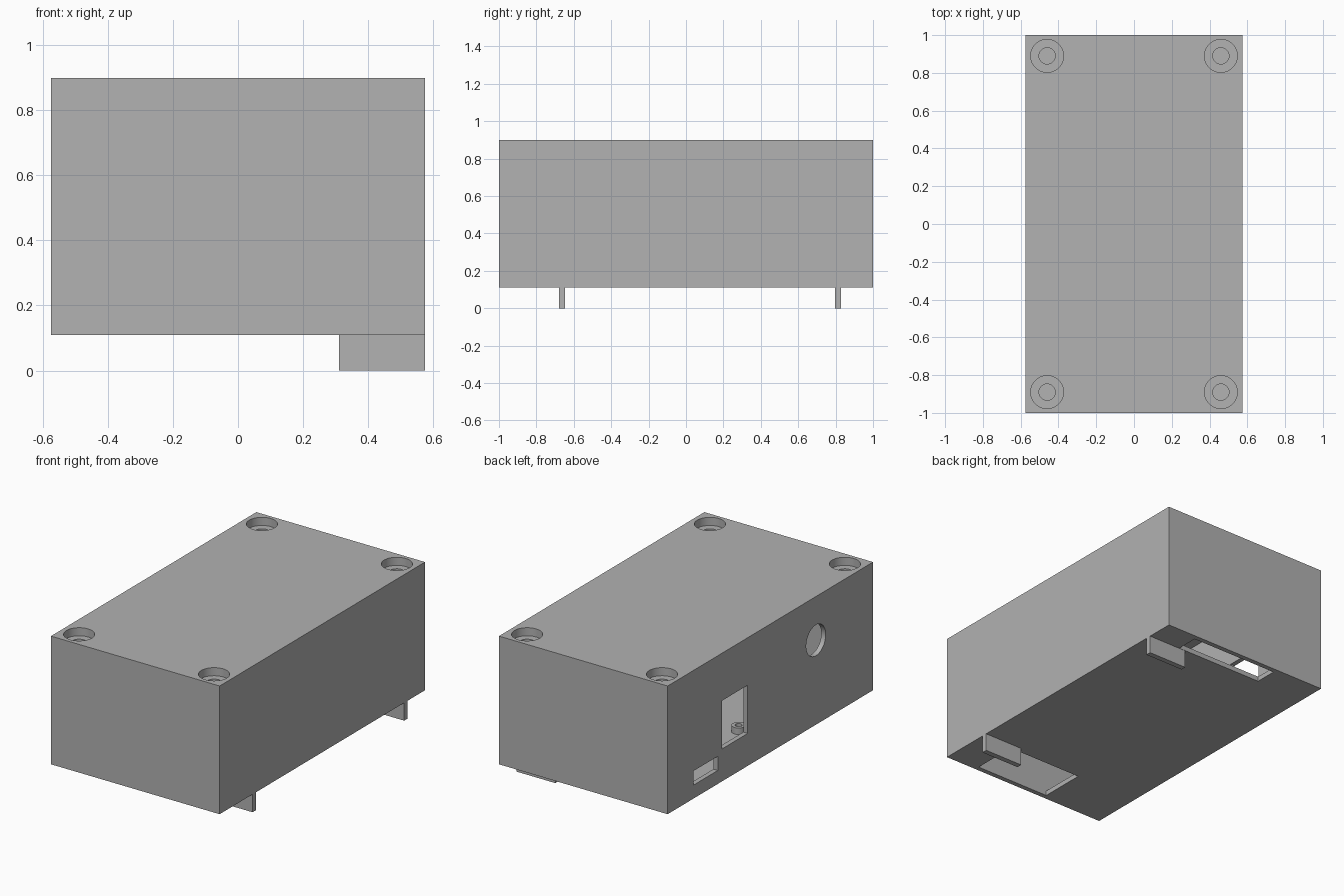
import bpy
import math

old = bpy.data.objects.get("Cube")
if old:
    bpy.data.objects.remove(old, do_unlink=True)

GREY = (0.445, 0.445, 0.445, 1.0)
mat = bpy.data.materials.new("plain grey")
mat.use_nodes = True
mat.diffuse_color = GREY
mat.node_tree.nodes["Principled BSDF"].inputs["Base Color"].default_value = GREY

X, Y, Z0, Z1 = 0.575, 1.0, 0.11, 0.9   # outer shell
WALL = 0.03


def box(name, x0, x1, y0, y1, z0, z1):
    bpy.ops.mesh.primitive_cube_add(
        size=1, location=((x0 + x1) / 2, (y0 + y1) / 2, (z0 + z1) / 2))
    ob = bpy.context.object
    ob.name = name
    ob.scale = (x1 - x0, y1 - y0, z1 - z0)
    bpy.ops.object.transform_apply(location=False, rotation=False, scale=True)
    ob.data.materials.append(mat)
    return ob


def cylinder(name, x, y, z0, z1, r):
    bpy.ops.mesh.primitive_cylinder_add(
        vertices=48, radius=r, depth=z1 - z0, location=(x, y, (z0 + z1) / 2))
    ob = bpy.context.object
    ob.name = name
    ob.data.materials.append(mat)
    return ob


def combine(target, tool, operation):
    tool.hide_render = True
    mod = target.modifiers.new("combine", 'BOOLEAN')
    mod.operation = operation
    mod.solver = 'EXACT'
    mod.object = tool
    bpy.ops.object.select_all(action='DESELECT')
    bpy.context.view_layer.objects.active = target
    target.select_set(True)
    bpy.ops.object.modifier_apply(modifier=mod.name)
    bpy.data.objects.remove(tool, do_unlink=True)


def cut(target, tool):
    combine(target, tool, 'DIFFERENCE')


# Hollow case
case = box("case", -X, X, -Y, Y, Z0, Z1)
cut(case, box("cavity", -X + WALL, X - WALL, -Y + WALL, Y - WALL, Z0 + WALL, Z1 - WALL))

# Counterbored screw holes with bosses under the lid
corners = [(sx * 0.46, sy * 0.89) for sx in (-1, 1) for sy in (-1, 1)]
for x, y in corners:
    combine(case, cylinder("boss", x, y, Z1 - 0.09, Z1 - 0.01, 0.105), 'UNION')
    cut(case, cylinder("counterbore", x, y, Z1 - 0.05, Z1 + 0.1, 0.087))
    cut(case, cylinder("screw_hole", x, y, Z1 - 0.15, Z1, 0.043))

# Openings in the right wall: low slot, window and round port
cut(case, box("low_slot", -X - 0.1, -X + 0.1, 0.512, 0.746, 0.193, 0.28))
cut(case, box("window", -X - 0.1, -X + 0.1, 0.22, 0.473, 0.31, 0.607))
port = cylinder("round_port", -X, -0.444, -0.1, 0.1, 0.095)
port.location.z = 0.63
port.rotation_euler.y = math.pi / 2
bpy.context.view_layer.update()
cut(case, port)

# Slots in the floor beside the feet
cut(case, box("back_floor_slot", -0.24, 0.355, 0.832, 0.97, 0.05, 0.2))
cut(case, box("front_floor_slot", -0.15, 0.36, -0.97, -0.682, 0.05, 0.2))

# Feet flush with the left wall
box("front_foot", 0.31, X, -0.68, -0.647, 0, Z0)
box("back_foot", 0.31, X, 0.797, 0.83, 0, Z0)

# Short hollow standoffs on the inner floor
standoffs = []
for side, x in (("right", -0.31), ("left", 0.31)):
    post = cylinder(side + "_standoff", x, -0.07, Z0 + 0.02, Z0 + 0.07, 0.04)
    cut(post, cylinder("bore", x, -0.07, Z0 + 0.04, Z0 + 0.2, 0.02))
    standoffs.append(post)

for ob in [case] + standoffs:
    bpy.ops.object.select_all(action='DESELECT')
    ob.select_set(True)
    bpy.context.view_layer.objects.active = ob
    bpy.ops.object.shade_smooth_by_angle(angle=math.radians(30))
